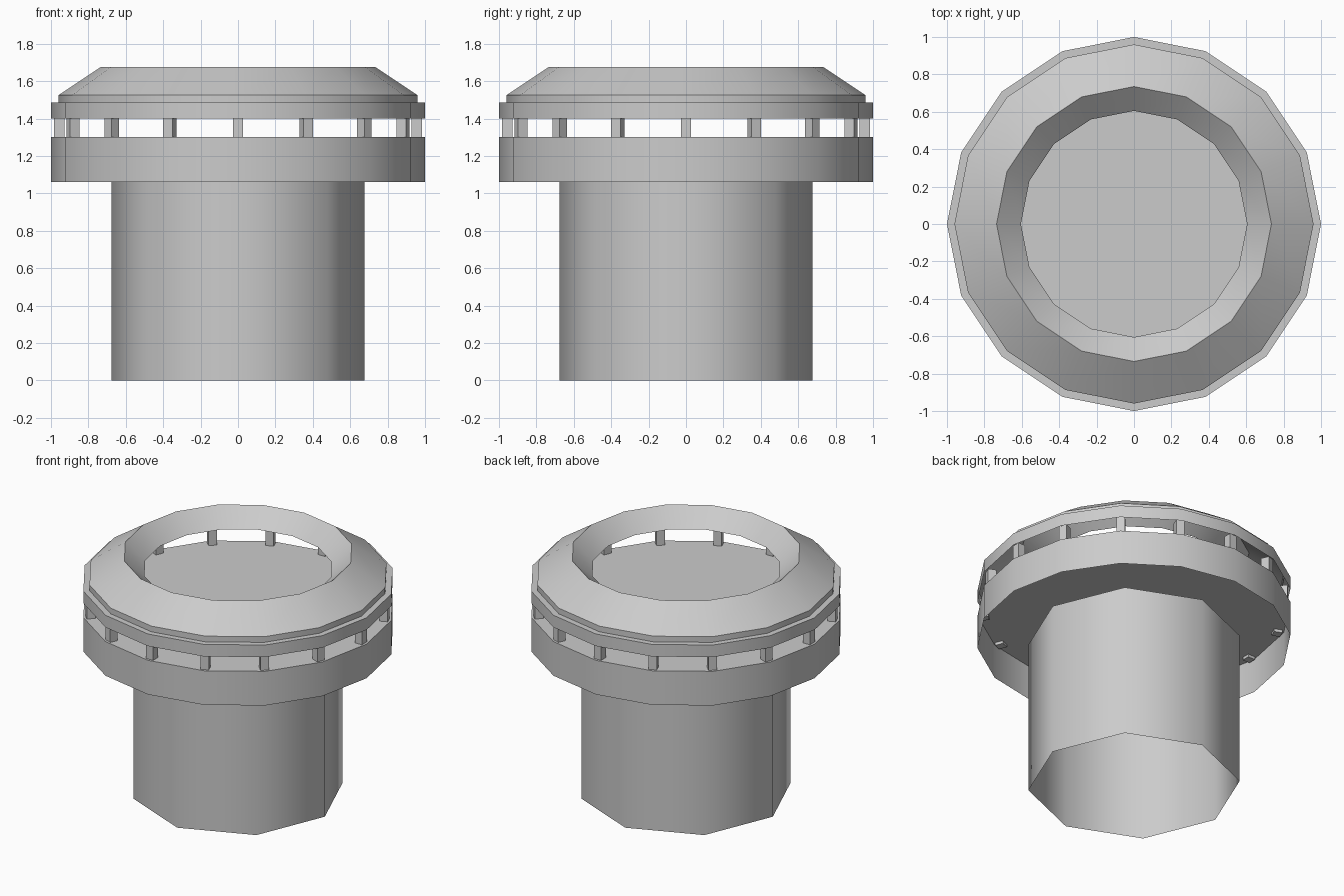
import bpy, bmesh
from math import cos, sin, pi, radians
from mathutils import Matrix

cube = bpy.data.objects.get("Cube")
if cube:
    bpy.data.objects.remove(cube, do_unlink=True)

grey = bpy.data.materials.new("plain_grey")
grey.use_nodes = True
COLOUR = (0.6, 0.6, 0.6, 1)
grey.diffuse_color = COLOUR
grey.node_tree.nodes["Principled BSDF"].inputs["Base Color"].default_value = COLOUR


def finish(name, bm, smooth=True):
    mesh = bpy.data.meshes.new(name)
    bm.to_mesh(mesh)
    bm.free()
    mesh.materials.append(grey)
    obj = bpy.data.objects.new(name, mesh)
    bpy.context.collection.objects.link(obj)
    if smooth:
        bpy.ops.object.select_all(action='DESELECT')
        obj.select_set(True)
        bpy.context.view_layer.objects.active = obj
        bpy.ops.object.shade_smooth_by_angle(angle=radians(50))
    return obj


def lathe(name, profile, sides, cap_top=False):
    """Open shell turned about z from (radius, height) points."""
    bm = bmesh.new()
    rings = [[bm.verts.new((r * cos(2 * pi * i / sides), r * sin(2 * pi * i / sides), z))
              for i in range(sides)] for r, z in profile]
    for low, high in zip(rings, rings[1:]):
        for i in range(sides):
            j = (i + 1) % sides
            bm.faces.new((low[i], low[j], high[j], high[i]))
    if cap_top:
        bm.faces.new(rings[-1])
    return finish(name, bm)


# Open octagonal pipe
lathe("pipe", [(0.675, 0), (0.675, 1.07)], 8)

# Lower collar: hollow skirt closed by a flat deck
lathe("lower_collar", [(1, 1.06), (1, 1.3)], 16, cap_top=True)

# Upper collar: band, ledge, sloped shoulder and funnel lip
lathe("upper_collar", [(1, 1.4), (1, 1.485), (0.96, 1.485), (0.96, 1.525),
                       (0.735, 1.675), (0.605, 1.56)], 16)

# Ring of square posts between the collars
bm = bmesh.new()
for i in range(16):
    place = (Matrix.Rotation(2 * pi * i / 16, 4, 'Z')
             @ Matrix.Translation((0.955, 0, 1.345))
             @ Matrix.Diagonal((0.055, 0.055, 0.13, 1)))
    bmesh.ops.create_cube(bm, size=1, matrix=place)
finish("posts", bm, smooth=False)
